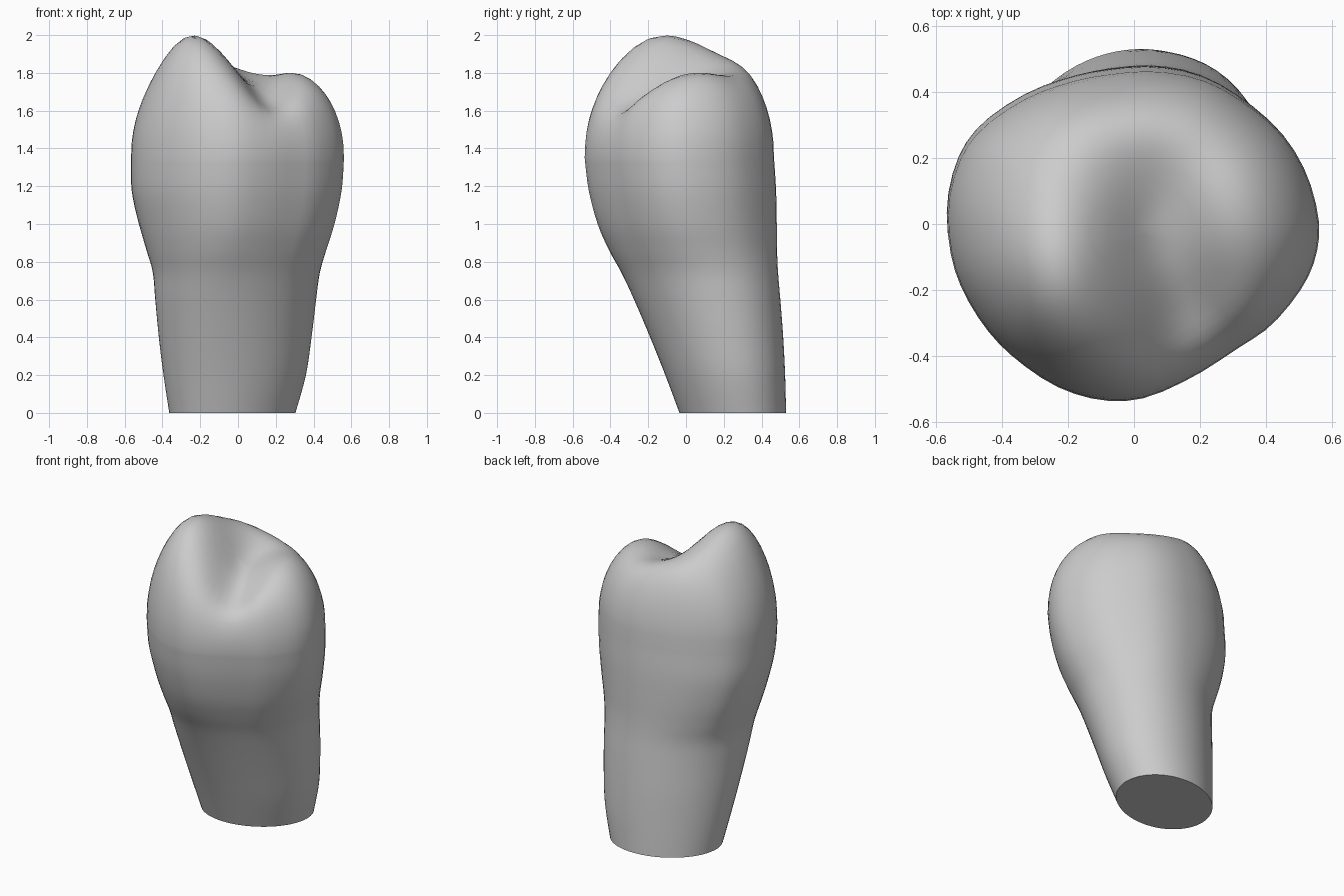
import bpy, bmesh, math

if "Cube" in bpy.data.objects:
    bpy.data.objects.remove(bpy.data.objects["Cube"])

COLS = 60


def spline(pts, n, closed):
    """Evenly resample a control list with a Catmull-Rom curve."""
    m, out = len(pts), []
    get = (lambda i: pts[i % m]) if closed else (lambda i: pts[max(0, min(m - 1, i))])
    for k in range(n):
        f = k * m / n if closed else k * (m - 1) / (n - 1)
        i = min(int(f), m - 1)
        t = f - i
        out.append([0.5 * (2 * b + (c - a) * t + (2 * a - 5 * b + 4 * c - d) * t * t
                           + (3 * b - a - 3 * c + d) * t ** 3)
                    for a, b, c, d in zip(get(i - 1), get(i), get(i + 1), get(i + 2))])
    return out


# Crown outline seen from above
crown = spline([(.565, .02), (.53, .16), (.46, .28), (.35, .38), (.22, .455), (.07, .485),
                (-.08, .475), (-.2, .45), (-.33, .4), (-.46, .31), (-.53, .21), (-.565, .07),
                (-.555, -.08), (-.515, -.2), (-.44, -.32), (-.35, -.41), (-.23, -.49),
                (-.1, -.53), (.03, -.525), (.18, -.46), (.32, -.37), (.42, -.3),
                (.51, -.19), (.555, -.09)], COLS, True)
unit_crown = [(x / .565, (y + .0225) / .5075) for x, y in crown]

# Wall levels: z, x min, x max, y min, y max, crown-likeness of the section
levels = spline([(0, -.36, .30, -.035, .53, 0), (.2, -.39, .355, -.11, .525, 0),
                 (.4, -.415, .385, -.19, .515, .05), (.6, -.435, .41, -.275, .50, .15),
                 (.74, -.45, .43, -.34, .488, .35), (.86, -.485, .465, -.405, .482, .65),
                 (1.0, -.525, .51, -.465, .48, .9), (1.18, -.562, .548, -.512, .476, 1),
                 (1.35, -.565, .56, -.533, .465, 1)], 33, False)


def section(x0, x1, y0, y1, k):
    pts = []
    for u, v in unit_crown:
        a = math.atan2(v, u)
        eu, ev = math.cos(a) + .16 * math.sin(a), math.sin(a)
        pts.append(((x0 + x1) / 2 + (x1 - x0) / 2 * (eu + (u - eu) * k),
                    (y0 + y1) / 2 + (y1 - y0) / 2 * (ev + (v - ev) * k)))
    return pts


def bump(x, y, cx, cy, rx, ry):
    return math.exp(-((x - cx) / rx) ** 2 - ((y - cy) / ry) ** 2)


def biting_height(x, y):
    """Tall left cusp, low right cusp, back rim and the groove between them."""
    return (1.77 + .245 * bump(x, y, -.26, -.14, .25, .42)
            + .06 * bump(x, y, .33, .08, .22, .24)
            + .08 * bump(x, y, -.1, .36, .4, .16)
            - .07 * bump(x, y, .08, -.02, .14, .2)
            - .13 * bump(x, y, .17, -.3, .15, .2))


bm = bmesh.new()
rings = []
# Root and crown walls
for z, *ext in levels:
    rings.append([bm.verts.new((x, y, z)) for x, y in section(*ext)])

# Rounded shoulders and biting surface
rim = section(*levels[-1][1:])
cy = -.03
for s in (.993, .98, .955, .92, .88, .83, .77, .7, .62, .53, .44, .34, .24, .14, .06):
    ring = []
    rise = (1 - s ** 4) ** .48
    for x, y in rim:
        px, py = x * s, cy + (y - cy) * s
        ring.append(bm.verts.new((px, py, 1.35 + (biting_height(px, py) - 1.35) * rise)))
    rings.append(ring)
for a, b in zip(rings, rings[1:]):
    for i in range(COLS):
        j = (i + 1) % COLS
        bm.faces.new((a[i], a[j], b[j], b[i]))
tip = bm.verts.new((0, cy, biting_height(0, cy)))
for i in range(COLS):
    bm.faces.new((rings[-1][i], rings[-1][(i + 1) % COLS], tip))

# Flat cut at the root end
bm.faces.new(rings[0][::-1])
bmesh.ops.recalc_face_normals(bm, faces=bm.faces)

mesh = bpy.data.meshes.new("tooth")
bm.to_mesh(mesh)
bm.free()
tooth = bpy.data.objects.new("tooth", mesh)
bpy.context.collection.objects.link(tooth)
bpy.context.view_layer.objects.active = tooth
tooth.select_set(True)
bpy.ops.object.shade_smooth_by_angle(angle=math.radians(40))
